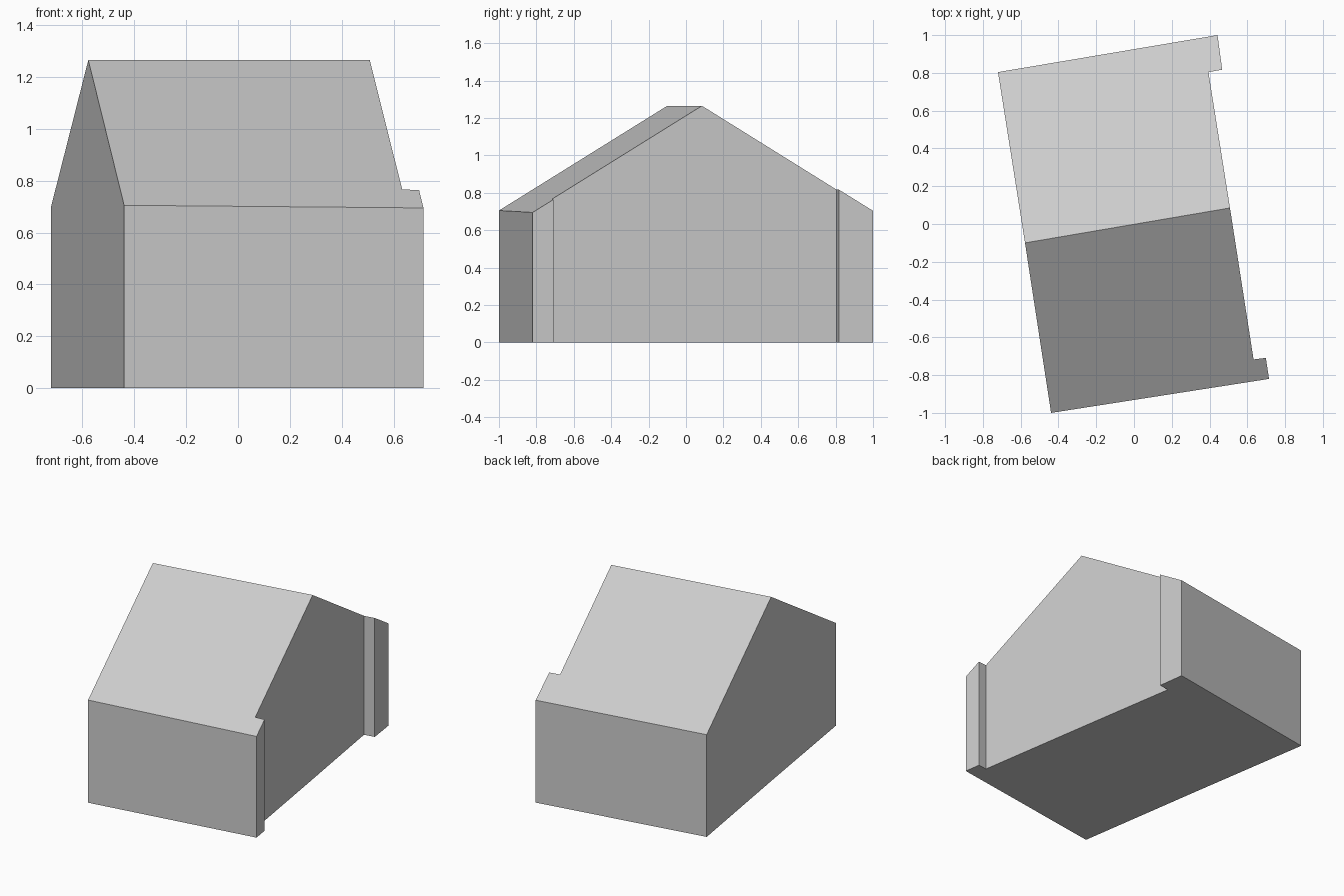
import bpy
import bmesh
from mathutils import Vector

cube = bpy.data.objects.get("Cube")
if cube:
    bpy.data.objects.remove(cube, do_unlink=True)

# One plain grey
grey = bpy.data.materials.new("light grey")
grey.use_nodes = True
grey.diffuse_color = (0.6, 0.6, 0.6, 1)
grey.node_tree.nodes["Principled BSDF"].inputs["Base Color"].default_value = (0.6, 0.6, 0.6, 1)

RIDGE_Z = 1.265
SLOPE = 0.615
ridge_left = Vector((-0.577, -0.1))
ridge_right = Vector((0.508, 0.085))
along = (ridge_right - ridge_left).normalized()

# Half footprints, each running counter-clockwise from one ridge end to the other
front_half = [ridge_left, (-0.439, -1.0), (0.715, -0.82), (0.698, -0.709),
              (0.633, -0.717), ridge_right]
back_half = [ridge_right, (0.394, 0.804), (0.467, 0.817), (0.442, 1.0),
             (-0.72, 0.804), ridge_left]


def roof_height(p):
    """Height of the gable roof above a footprint point."""
    return RIDGE_Z - SLOPE * abs(along.cross(Vector(p) - ridge_left))


bm = bmesh.new()
outline = front_half[:-1] + back_half[:-1]
base = [bm.verts.new((p[0], p[1], 0)) for p in outline]
top = [bm.verts.new((p[0], p[1], roof_height(p))) for p in outline]

# Walls
n = len(outline)
for i in range(n):
    j = (i + 1) % n
    bm.faces.new((base[i], base[j], top[j], top[i]))

# Floor and the two roof slopes
split = len(front_half) - 1
bm.faces.new(base[::-1])
bm.faces.new(top[:split + 1])
bm.faces.new(top[split:] + top[:1])

# Merge each gable into one flat wall where its halves meet under the ridge
bmesh.ops.dissolve_limit(bm, angle_limit=0.02, verts=bm.verts[:], edges=bm.edges[:])
bmesh.ops.recalc_face_normals(bm, faces=bm.faces[:])

mesh = bpy.data.meshes.new("gabled_house")
bm.to_mesh(mesh)
bm.free()
mesh.materials.append(grey)
house = bpy.data.objects.new("gabled_house", mesh)
bpy.context.collection.objects.link(house)
